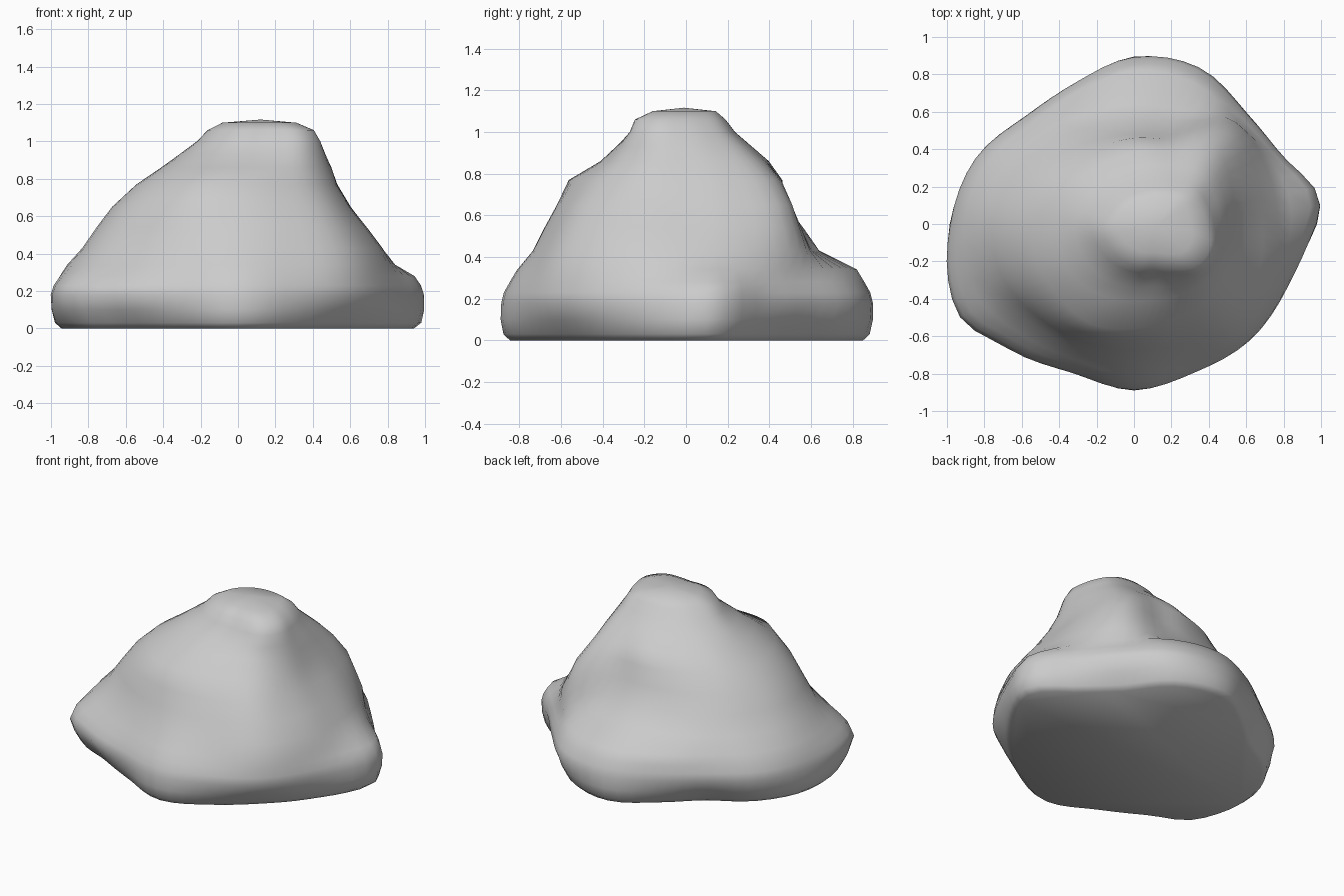
import bpy, bmesh, math

if "Cube" in bpy.data.objects:
    bpy.data.objects.remove(bpy.data.objects["Cube"])

# Contours of the boulder: 16 radii counter-clockwise from +x
foot = [.935, .87, .85, .91, .895, .82, .82, .92, .985, 1.045, .95, .865, .89, .86, .88, .89]
ledge = [.83, .81, .78, .82, .82, .77, .77, .85, .91, .92, .84, .79, .81, .80, .85, .84]
waist = [.77, .77, .77, .66, .64, .64, .69, .76, .83, .83, .76, .73, .735, .75, .81, .80]
shoulder_low = [.60, .64, .69, .52, .48, .49, .54, .61, .67, .68, .66, .64, .62, .63, .67, .63]
shoulder = [.53, .56, .60, .49, .46, .45, .47, .51, .54, .56, .56, .58, .56, .55, .57, .55]
neck = [.45, .46, .48, .42, .395, .38, .40, .44, .46, .47, .46, .43, .41, .42, .45, .46]
knob = [.31, .30, .30, .27, .255, .26, .28, .31, .34, .32, .29, .26, .24, .27, .33, .34]

# Local knobbles near the ground: (angle, size, half width), in degrees
bumps = [(9, .085, 11), (210, .03, 8)]


def scaled(radii, k, diagonal=0.0):
    # shrink a contour, more on the diagonals (undercut between the feet)
    return [r * (k - diagonal * math.sin(2 * i * math.tau / 16) ** 2) for i, r in enumerate(radii)]


def mix(a, b, t):
    return [p * (1 - t) + q * t for p, q in zip(a, b)]


# Stack: height, centre x, centre y, contour, knobble strength
rings = [
    (0.00, 0, 0, scaled(foot, .95, .09), .9),
    (0.03, 0, 0, scaled(foot, .985, .09), 1),
    (0.10, 0, 0, scaled(foot, 1, .05), 1),
    (0.18, 0, 0, mix(foot, ledge, .04), 1),
    (0.23, 0, 0, mix(foot, ledge, .2), 1),
    (0.28, 0, 0, mix(foot, ledge, .55), 1),
    (0.34, 0, 0, ledge, .25),
    (0.43, 0, 0, waist, 0),
    (0.54, 0, 0, mix(waist, shoulder_low, .48), 0),
    (0.65, 0, 0, shoulder_low, 0),
    (0.77, 0, 0, shoulder, 0),
    (0.86, .05, 0, neck, 0),
    (0.93, .085, -.01, mix(neck, knob, .5), 0),
    (1.00, .12, -.02, knob, 0),
    (1.06, .13, -.03, scaled(knob, .86), 0),
    (1.10, .12, -.01, scaled(knob, .6), 0),
]


def smooth_radius(radii, u):
    # closed Catmull-Rom through the control radii
    i, t = int(u), u - int(u)
    a, b, c, d = (radii[(i + k) % 16] for k in (-1, 0, 1, 2))
    return b + .5 * t * (c - a + t * (2 * a - 5 * b + 4 * c - d + t * (3 * (b - c) + d - a)))


def knobble(deg):
    return sum(s * math.exp(-(((deg - a + 180) % 360 - 180) / w) ** 2) for a, s, w in bumps)


# Loft the rings into one closed rock
N = 64
bm = bmesh.new()
loops = []
for z, cx, cy, radii, strength in rings:
    loop = []
    for j in range(N):
        a = j * math.tau / N
        r = smooth_radius(radii, j * 16 / N) + strength * knobble(math.degrees(a))
        loop.append(bm.verts.new((cx + r * math.cos(a), cy + r * math.sin(a), z)))
    loops.append(loop)
for low, high in zip(loops, loops[1:]):
    for j in range(N):
        k = (j + 1) % N
        bm.faces.new((low[j], low[k], high[k], high[j]))

# Flat base and gently domed top
bm.faces.new(loops[0][::-1])
apex = bm.verts.new((.12, -.01, 1.117))
for j in range(N):
    bm.faces.new((loops[-1][j], loops[-1][(j + 1) % N], apex))

mesh = bpy.data.meshes.new("boulder")
bm.to_mesh(mesh)
bm.free()
boulder = bpy.data.objects.new("boulder", mesh)
bpy.context.collection.objects.link(boulder)
bpy.context.view_layer.objects.active = boulder
boulder.select_set(True)
bpy.ops.object.shade_smooth_by_angle(angle=math.radians(75))
